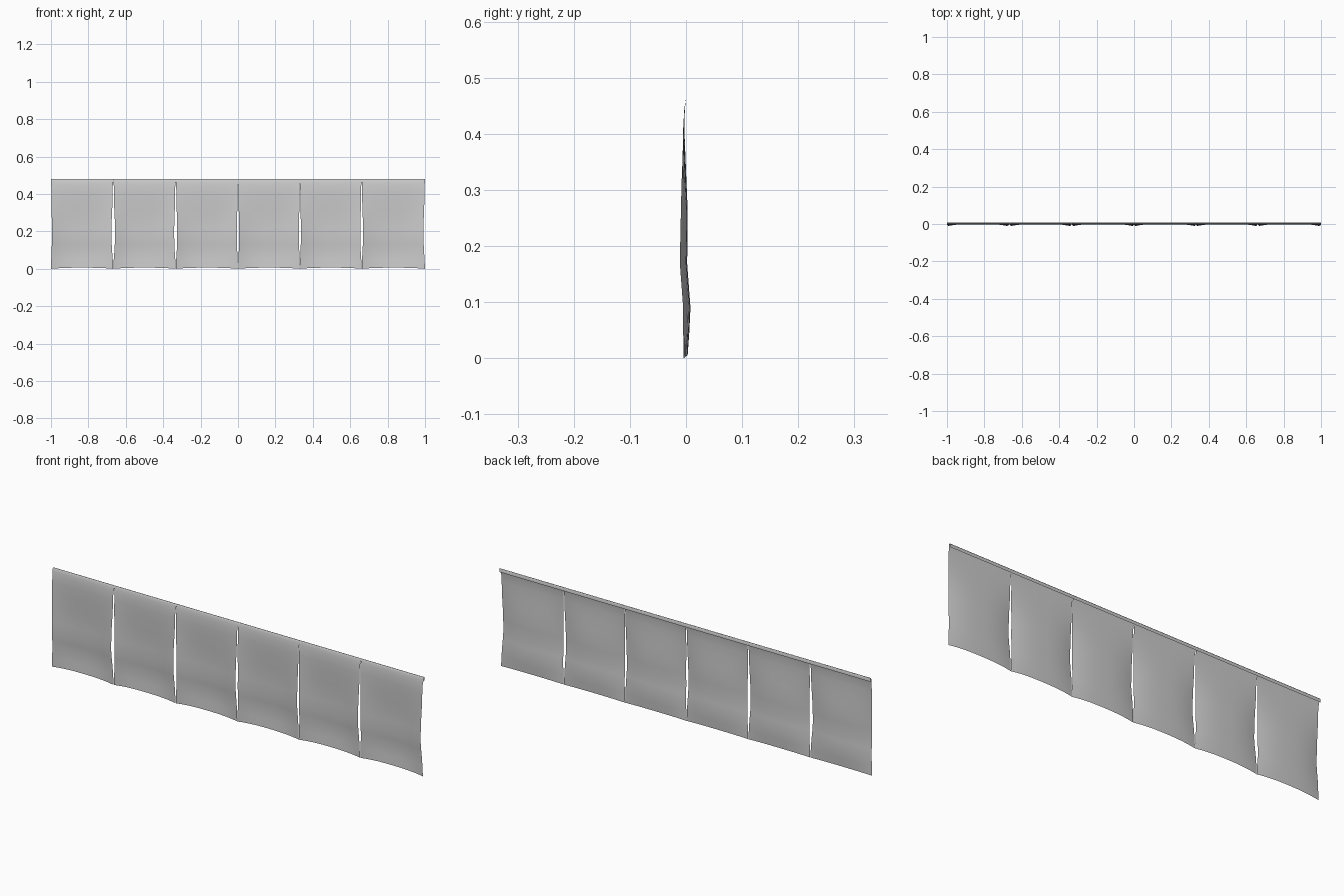
import bpy
import bmesh

cube = bpy.data.objects.get("Cube")
if cube:
    bpy.data.objects.remove(cube, do_unlink=True)

# One plain sheet colour
grey = bpy.data.materials.new("light grey sheet")
grey.use_nodes = True
colour = (0.6, 0.6, 0.6, 1)
grey.diffuse_color = colour
grey.node_tree.nodes["Principled BSDF"].inputs["Base Color"].default_value = colour

# Upright section: height, depth at panel middle, depth at panel edge, gap share
SECTION = [
    (0.000, 0.003, -0.004, 0.10),
    (0.045, 0.006, -0.005, 0.25),
    (0.090, 0.008, -0.005, 0.65),
    (0.130, 0.005, -0.008, 0.90),
    (0.170, 0.002, -0.011, 1.00),
    (0.220, 0.003, -0.010, 1.00),
    (0.265, 0.003, -0.009, 0.90),
    (0.310, 0.001, -0.008, 0.65),
    (0.360, -0.001, -0.006, 0.45),
    (0.410, -0.003, -0.005, 0.40),
    (0.445, -0.002, -0.003, 0.30),
    (0.463, 0.000, 0.000, 0.10),
    (0.474, 0.002, 0.002, 0.00),
    (0.479, 0.004, 0.004, 0.00),
    (0.480, 0.006, 0.006, 0.00),
    (0.477, 0.008, 0.008, 0.00),
    (0.462, 0.008, 0.008, 0.00),
]
SEAMS = [-1, -0.667, -0.333, 0, 0.331, 0.661, 1]
HALF_GAPS = [0.005, 0.009, 0.008, 0.006, 0.005, 0.007, 0.008]
COLUMNS = 16


def make_panel(name, i):
    """Bowed sheet with narrowed sides and a rolled top hem."""
    bm = bmesh.new()
    rows = []
    for z, middle, edge, share in SECTION:
        left = SEAMS[i] + HALF_GAPS[i] * share
        right = SEAMS[i + 1] - HALF_GAPS[i + 1] * share
        row = []
        for c in range(COLUMNS + 1):
            t = c / COLUMNS
            bow = abs(2 * t - 1) ** 2.5
            lift = 0.006 * (1 - bow) * max(0, 1 - z / 0.1)
            y = middle + (edge - middle) * bow
            row.append(bm.verts.new((left + (right - left) * t, y, z + lift)))
        rows.append(row)
    for low, high in zip(rows, rows[1:]):
        for c in range(COLUMNS):
            bm.faces.new((low[c], low[c + 1], high[c + 1], high[c]))
    mesh = bpy.data.meshes.new(name)
    bm.to_mesh(mesh)
    bm.free()
    mesh.materials.append(grey)
    mesh.shade_smooth()
    panel = bpy.data.objects.new(name, mesh)
    bpy.context.collection.objects.link(panel)


# Row of hanging panels
for i in range(len(SEAMS) - 1):
    make_panel(f"sheet_panel_{i + 1}", i)
